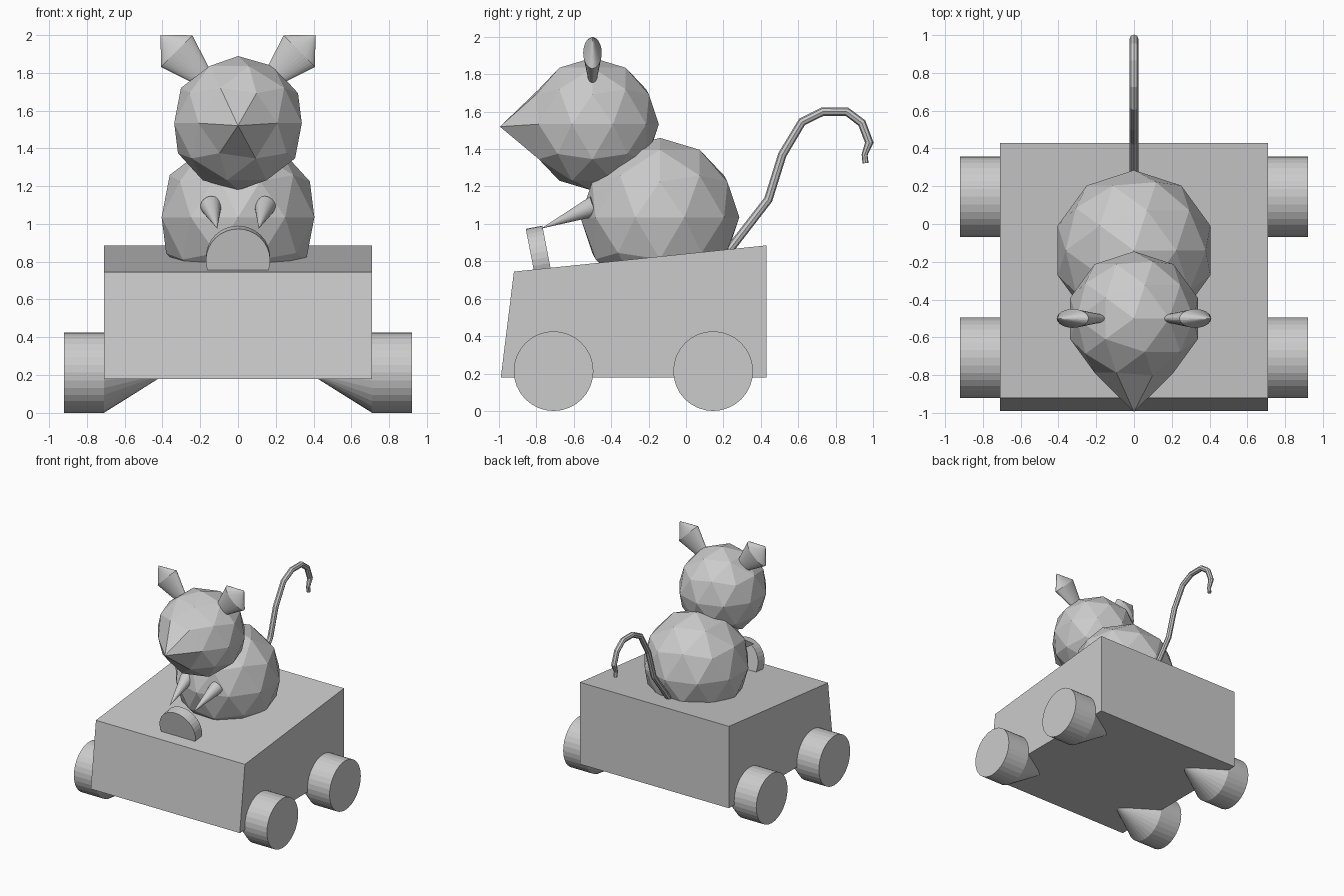
import bpy, bmesh, math
from mathutils import Vector

if "Cube" in bpy.data.objects:
    bpy.data.objects.remove(bpy.data.objects["Cube"])

grey = bpy.data.materials.new("plain grey")
grey.diffuse_color = (0.6, 0.6, 0.6, 1)
grey.use_nodes = True
grey.node_tree.nodes["Principled BSDF"].inputs["Base Color"].default_value = grey.diffuse_color


def finish(bm, name):
    bmesh.ops.recalc_face_normals(bm, faces=bm.faces)
    me = bpy.data.meshes.new(name)
    bm.to_mesh(me)
    bm.free()
    me.materials.append(grey)
    ob = bpy.data.objects.new(name, me)
    bpy.context.collection.objects.link(ob)
    return ob


def lathe(name, profile, start, axis, n=32, flat=1.0):
    """Rings of (distance along axis, radius); radius 0 makes a point. flat squashes world y."""
    axis = Vector(axis).normalized()
    u = axis.cross(Vector((0, 1, 0)) if abs(axis.y) < 0.5 else Vector((1, 0, 0))).normalized()
    v = axis.cross(u)
    bm = bmesh.new()
    rings = []
    for d, r in profile:
        c = Vector(start) + axis * d
        if r == 0:
            rings.append([bm.verts.new(c)])
        else:
            rings.append([bm.verts.new(c + u * r * math.cos(2 * math.pi * i / n)
                                       + v * r * flat * math.sin(2 * math.pi * i / n))
                          for i in range(n)])
    for a, b in zip(rings, rings[1:]):
        for i in range(n):
            j = (i + 1) % n
            quad = [a[i % len(a)], a[j % len(a)], b[j % len(b)], b[i % len(b)]]
            bm.faces.new(list(dict.fromkeys(quad)))
    for ring in (rings[0], rings[-1]):
        if len(ring) > 1:
            bm.faces.new(ring)
    return finish(bm, name)


def ball(name, centre, radius, nose=None):
    bm = bmesh.new()
    bmesh.ops.create_icosphere(bm, subdivisions=2, radius=radius)
    bmesh.ops.translate(bm, verts=bm.verts, vec=centre)
    if nose:  # pull the foremost vertex out to a snout
        min(bm.verts, key=lambda v: v.co.y).co = nose
    return finish(bm, name)


# Wedge-shaped cart
bm = bmesh.new()
side = [bm.verts.new((-0.71, y, z)) for y, z in
        ((-0.99, 0.18), (0.43, 0.18), (0.43, 0.885), (-0.92, 0.745))]
ext = bmesh.ops.extrude_face_region(bm, geom=[bm.faces.new(side)])
bmesh.ops.translate(bm, vec=(1.42, 0, 0),
                    verts=[e for e in ext["geom"] if isinstance(e, bmesh.types.BMVert)])
finish(bm, "cart_body")

# Body and head
ball("torso", (0, -0.14, 1.035), 0.425)
ball("head", (0, -0.5, 1.533), 0.355, nose=(0, -0.995, 1.52))

for s, label in ((-1, "left"), (1, "right")):
    # Wheels with a conical hub running under the cart
    for y, place in ((-0.708, "front"), (0.145, "rear")):
        lathe(f"{place}_{label}_wheel", [(0, 0), (0.34, 0.213), (0.55, 0.213)],
              (s * 0.37, y, 0.213), (s, 0, 0))
    # Ears: flattened cones with a pointed cap
    lathe(f"{label}_ear", [(0, 0), (0.36, 0.118), (0.48, 0)],
          (s * 0.07, -0.5, 1.66), (s, 0, 1), flat=0.42)
    # Arms: cones reaching for the steering wheel
    hand, shoulder = Vector((s * 0.11, -0.775, 0.975)), Vector((s * 0.143, -0.49, 1.095))
    lathe(f"{label}_arm", [(0, 0), ((shoulder - hand).length, 0.056)], hand, shoulder - hand)

# Steering wheel, half sunk in the cart
lathe("steering_wheel", [(-0.045, 0.17), (0.045, 0.17)], (0, -0.78, 0.815), (0, 0.982, 0.19))

# Tail
path = [(0.2, 0.82), (0.44, 1.13), (0.515, 1.37), (0.62, 1.545), (0.73, 1.6),
        (0.86, 1.6), (0.94, 1.54), (0.98, 1.435), (0.955, 1.37), (0.96, 1.325)]
curve = bpy.data.curves.new("tail_path", "CURVE")
curve.dimensions = "3D"
curve.bevel_depth = 0.023
curve.bevel_resolution = 2
curve.use_fill_caps = True
sp = curve.splines.new("POLY")
sp.points.add(len(path) - 1)
for i, (p, (y, z)) in enumerate(zip(sp.points, path)):
    p.co = (0, y, z, 1)
    p.radius = 1 if i < len(path) - 2 else 0.7
tmp = bpy.data.objects.new("tail_path", curve)
bpy.context.collection.objects.link(tmp)
bpy.context.view_layer.update()
bm = bmesh.new()
bm.from_mesh(tmp.to_mesh())
bpy.data.objects.remove(tmp)
for f in bm.faces:
    f.smooth = False
    f.material_index = 0
finish(bm, "tail")
